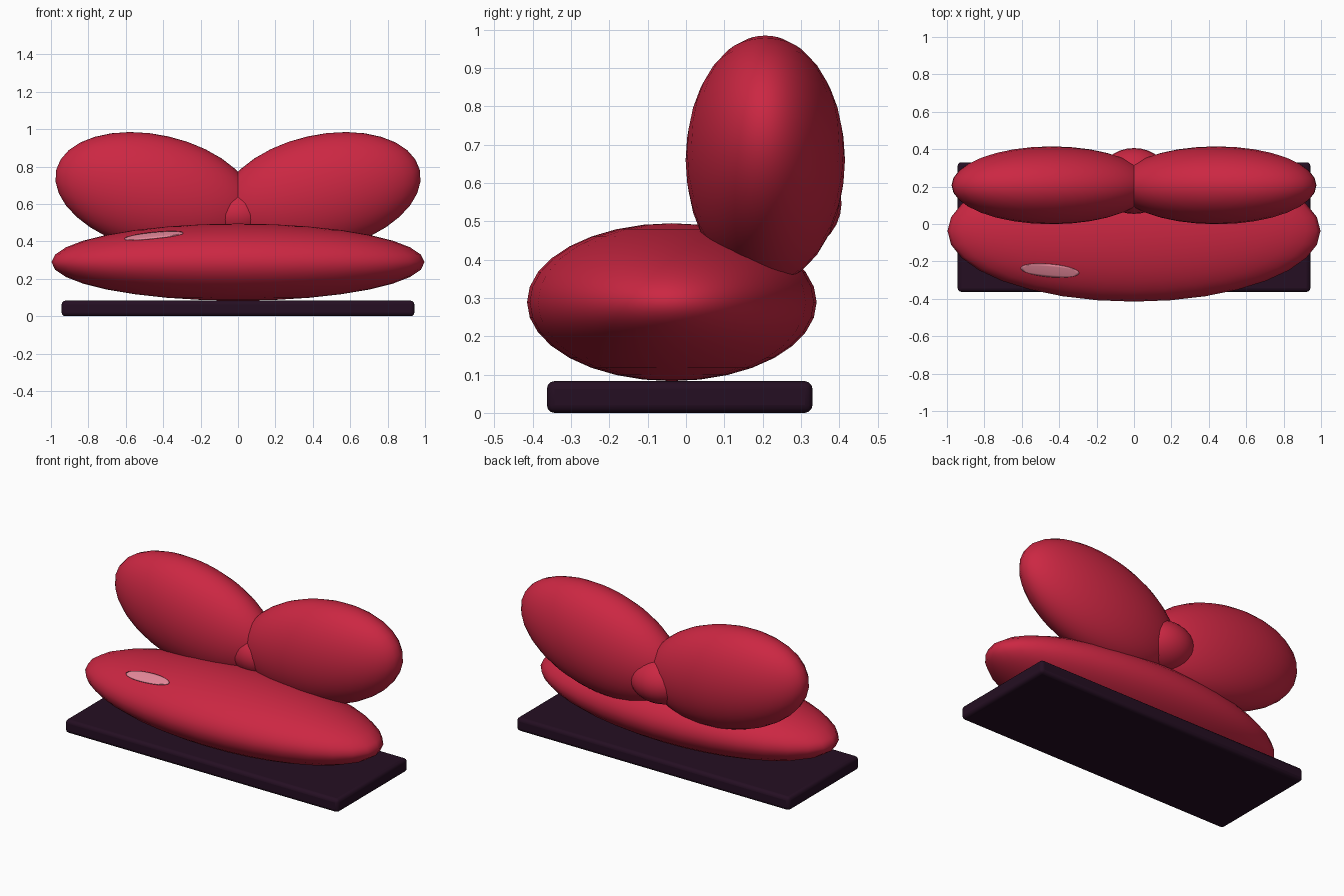
import bpy, bmesh, math
from mathutils import Vector

if "Cube" in bpy.data.objects:
    bpy.data.objects.remove(bpy.data.objects["Cube"])


def material(name, rgb):
    m = bpy.data.materials.new(name)
    m.diffuse_color = (*rgb, 1)
    m.use_nodes = True
    m.node_tree.nodes["Principled BSDF"].inputs["Base Color"].default_value = m.diffuse_color
    return m


RED = material("lip red", (0.60, 0.02, 0.055))
DARK = material("dark plum", (0.018, 0.0045, 0.016))
PINK = material("pale pink", (0.80, 0.25, 0.33))


def ellipsoid(name, centre, radii, tilt=0.0):
    bpy.ops.mesh.primitive_uv_sphere_add(segments=32, ring_count=16, location=centre)
    ob = bpy.context.object
    ob.name = name
    ob.scale = radii
    ob.rotation_euler = (0, tilt, 0)
    ob.data.materials.append(RED)
    bpy.ops.object.shade_smooth()
    return ob


# Base slab with softened edges
bpy.ops.mesh.primitive_cube_add(size=1, location=(0, -0.0165, 0.0435))
base = bpy.context.object
base.name = "base"
base.scale = (1.886, 0.693, 0.083)
base.location.z = 0.0435
bpy.ops.object.transform_apply(location=False, rotation=False, scale=True)
base.location.z = 0.0415
base.data.materials.append(DARK)
bevel = base.modifiers.new("soft edges", 'BEVEL')
bevel.width = 0.02
bevel.segments = 3
bpy.ops.object.shade_smooth_by_angle()

# Seat cushion (lower lip)
SEAT_C = Vector((0, -0.037, 0.289))
SEAT_R = Vector((0.997, 0.378, 0.206))
ellipsoid("seat", SEAT_C, SEAT_R)

# Two tilted back cushions (upper lip)
for side, name in ((-1, "back_cushion_left"), (1, "back_cushion_right")):
    ellipsoid(name, (side * 0.44, 0.207, 0.66), (0.546, 0.208, 0.309),
              -side * math.radians(12.8))

# Small knot where the back cushions meet
ellipsoid("centre_knot", (0, 0.23, 0.547), (0.195, 0.176, 0.145))

# Shine patch: a thin oval following the seat surface
bm = bmesh.new()
bmesh.ops.create_grid(bm, x_segments=16, y_segments=6, size=1)
for v in bm.verts:
    # square to disc, then stretch, turn and lay on the seat
    u, w = v.co.x, v.co.y
    dx = u * math.sqrt(1 - w * w / 2) * 0.157
    dy = w * math.sqrt(1 - u * u / 2) * 0.034
    a = math.radians(-5)
    x = -0.45 + dx * math.cos(a) - dy * math.sin(a)
    y = -0.25 + dx * math.sin(a) + dy * math.cos(a)
    h = 1 - (x / SEAT_R.x) ** 2 - ((y - SEAT_C.y) / SEAT_R.y) ** 2
    v.co = (x, y, SEAT_C.z + SEAT_R.z * math.sqrt(h) + 0.005)
mesh = bpy.data.meshes.new("shine_patch")
bm.to_mesh(mesh)
bm.free()
mesh.materials.append(PINK)
shine = bpy.data.objects.new("shine_patch", mesh)
bpy.context.collection.objects.link(shine)
thick = shine.modifiers.new("thickness", 'SOLIDIFY')
thick.thickness = 0.008
for p in mesh.polygons:
    p.use_smooth = True
